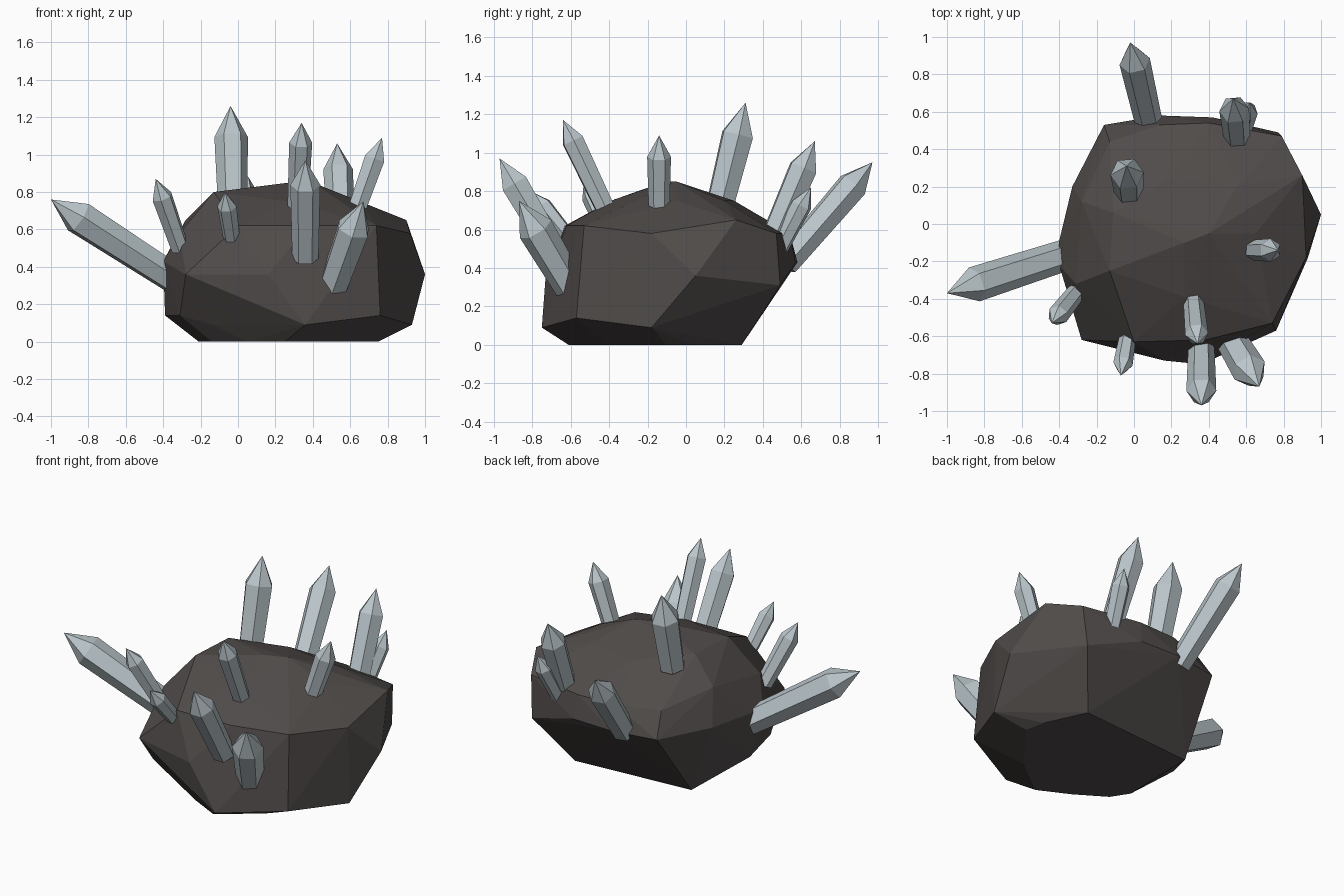
import bpy, bmesh, math
from mathutils import Vector

if "Cube" in bpy.data.objects:
    bpy.data.objects.remove(bpy.data.objects["Cube"], do_unlink=True)


def make_material(name, colour):
    mat = bpy.data.materials.new(name)
    mat.use_nodes = True
    mat.diffuse_color = (*colour, 1)
    shader = next(n for n in mat.node_tree.nodes if n.type == "BSDF_PRINCIPLED")
    shader.inputs["Base Color"].default_value = (*colour, 1)
    return mat


def finish_object(name, bm, mat):
    bmesh.ops.recalc_face_normals(bm, faces=bm.faces[:])
    mesh = bpy.data.meshes.new(name)
    bm.to_mesh(mesh)
    bm.free()
    mesh.materials.append(mat)
    obj = bpy.data.objects.new(name, mesh)
    bpy.context.scene.collection.objects.link(obj)
    return obj


def make_rock(name, layers, mat):
    """Faceted boulder: the hull wrapped around rings of corner points."""
    bm = bmesh.new()
    for height, corners in layers:
        for x, y in corners:
            bm.verts.new((x, y, height))
    result = bmesh.ops.convex_hull(bm, input=bm.verts[:])
    spare = {v for v in result["geom_interior"] + result["geom_unused"]
             if isinstance(v, bmesh.types.BMVert) and v.is_valid}
    bmesh.ops.delete(bm, geom=list(spare), context="VERTS")
    return finish_object(name, bm, mat)


def make_crystal(name, base, tip, radius, mat, sides=6, buried=0.04):
    """Six-sided prism that widens slightly, then closes to a point."""
    base, tip = Vector(base), Vector(tip)
    axis = (tip - base).normalized()
    start = base - axis * buried
    length = (tip - start).length
    turn = axis.to_track_quat("Z", "Y")
    bm = bmesh.new()

    def ring(height, size):
        points = []
        for i in range(sides):
            angle = math.tau * i / sides
            local = Vector((size * math.cos(angle), size * math.sin(angle), height))
            points.append(bm.verts.new(start + turn @ local))
        return points

    low = ring(0, radius * 0.88)
    high = ring(length - radius * 1.9, radius)
    point = bm.verts.new(tip)
    bm.faces.new(low)
    for i in range(sides):
        j = (i + 1) % sides
        bm.faces.new((low[i], low[j], high[j], high[i]))
        bm.faces.new((high[i], high[j], point))
    return finish_object(name, bm, mat)


stone = make_material("dark stone", (0.08, 0.071, 0.068))
quartz = make_material("pale grey crystal", (0.50, 0.57, 0.60))

# Boulder, from its flat base up to the crown
rock_layers = [
    (0.0, [(-.21, -.28), (-.14, -.39), (.05, -.51), (.25, -.61), (.5, -.42),
           (.75, -.1), (.72, .03), (.6, .29), (-.2, .23)]),
    (0.09, [(-.13, -.49), (.36, -.75), (.93, -.18)]),
    (0.14, [(.76, -.57), (-.39, -.1), (-.31, -.43)]),
    (0.36, [(-.28, -.62), (.16, -.73), (1, .05)]),
    (0.31, [(.77, .49)]),
    (0.43, [(.42, .57), (.14, .58), (-.16, .53), (-.33, .2), (-.4, -.09), (-.4, -.22)]),
    (0.58, [(.92, -.18), (.79, .47), (.4, .54), (.14, .53), (-.13, .44), (-.31, -.32)]),
    (0.62, [(0, -.63), (.38, -.62), (.74, -.53)]),
    (0.65, [(.9, .26), (-.28, .12)]),
    (0.75, [(.27, -.39), (.65, -.05), (.2, .25), (.55, .2)]),
    (0.8, [(-.13, -.25), (-.11, .06)]),
    (0.85, [(.27, -.1), (.4, -.05)]),
]
make_rock("boulder", rock_layers, stone)

# Crystals: name, point where it leaves the boulder, tip, radius
crystals = [
    ("long_side_crystal", (-.38, -.17, .36), (-1, -.37, .76), .095),
    ("side_crystal", (-.32, -.38, .53), (-.44, -.53, .87), .057),
    ("small_front_crystal", (-.04, -.64, .59), (-.07, -.81, .8), .052),
    ("front_crystal", (.36, -.68, .48), (.36, -.97, .97), .08),
    ("wide_front_crystal", (.52, -.62, .33), (.67, -.87, .75), .094),
    ("upper_front_crystal", (.32, -.43, .73), (.34, -.64, 1.17), .062),
    ("upper_side_crystal", (.65, -.14, .75), (.77, -.14, 1.09), .062),
    ("tall_top_crystal", (-.03, .19, .78), (-.04, .31, 1.26), .09),
    ("back_corner_crystal", (.55, .46, .57), (.53, .67, 1.06), .08),
    ("small_back_crystal", (.58, .5, .53), (.62, .65, .82), .055),
    ("back_crystal", (.08, .54, .45), (-.02, .97, .95), .083),
]
for name, base, tip, radius in crystals:
    make_crystal(name, base, tip, radius, quartz)
